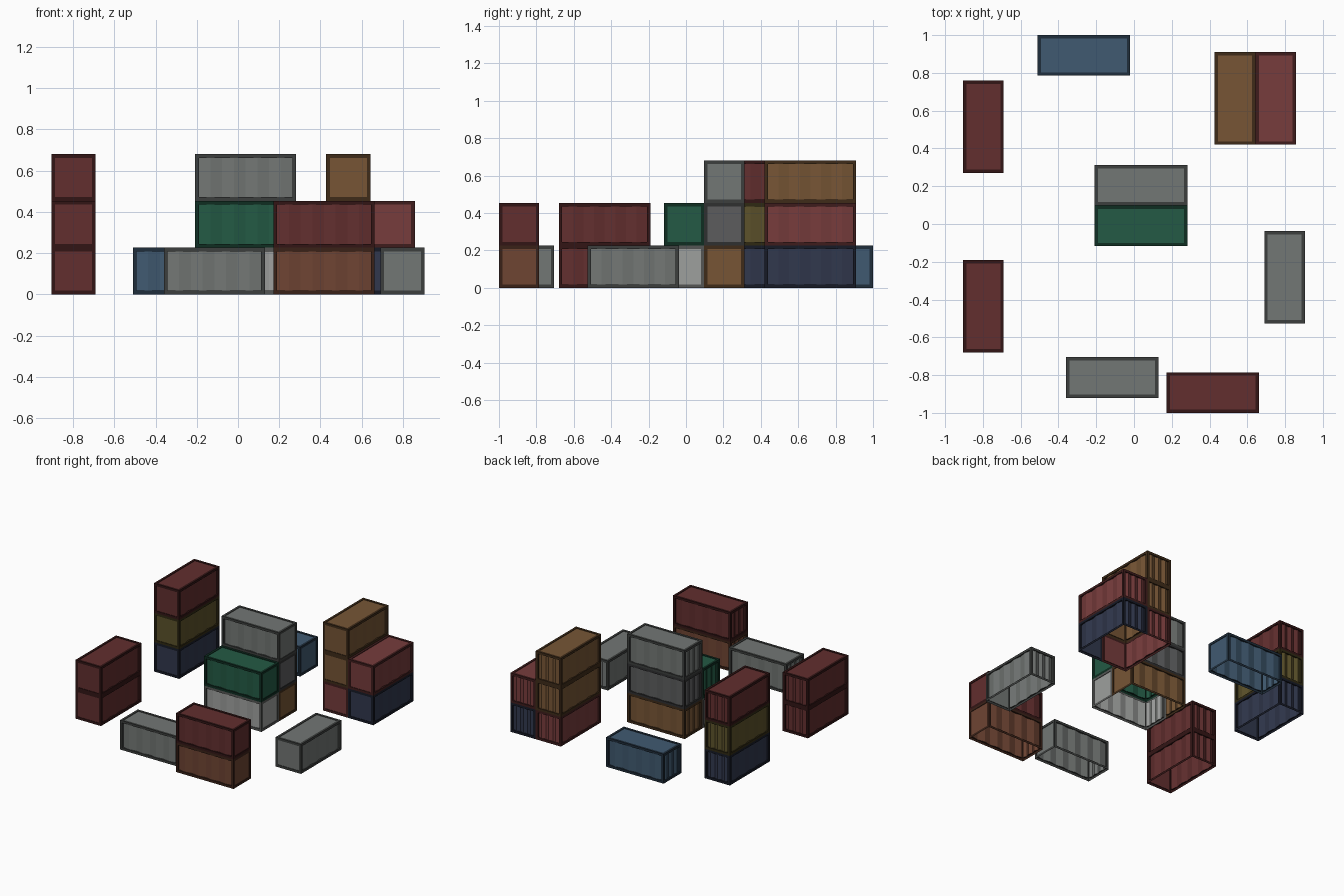
import bpy, bmesh, math
from mathutils import Vector, Matrix

if "Cube" in bpy.data.objects:
    bpy.data.objects.remove(bpy.data.objects["Cube"])

L, W, H = 0.49, 0.215, 0.2265     # container length, width, height
B = 0.018                         # frame border width

COLOURS = {
    "red": (98, 50, 50), "crimson": (118, 62, 62), "rust": (110, 70, 54),
    "brown": (118, 86, 56), "olive": (92, 82, 46), "green": (40, 90, 70),
    "blue": (66, 90, 112), "navy": (52, 58, 78), "grey": (114, 118, 116),
    "dark_grey": (92, 93, 94), "light_grey": (156, 158, 156),
}


def material(name, rgb, factor):
    m = bpy.data.materials.get(name)
    if not m:
        m = bpy.data.materials.new(name)
        m.diffuse_color = (*[(c * factor / 255) ** 2.2 for c in rgb], 1)
        m.use_nodes = True
        m.node_tree.nodes["Principled BSDF"].inputs["Base Color"].default_value = m.diffuse_color
    return m


def add_side(bm, o, u, v, w, h, ribs):
    """Flat frame border around a recessed panel; ribs > 1 folds the panel."""
    o, u, v = Vector(o), Vector(u), Vector(v)
    n = u.cross(v)

    def face(pts, mat):
        f = bm.faces.new([bm.verts.new(o + u * a + v * b - n * d) for a, b, d in pts])
        f.material_index = mat

    outer = [(0, 0, 0), (w, 0, 0), (w, h, 0), (0, h, 0)]
    inner = [(B, B, 0), (w - B, B, 0), (w - B, h - B, 0), (B, h - B, 0)]
    for i in range(4):
        j = (i + 1) % 4
        face([outer[i], outer[j], inner[j], inner[i]], 1)

    # panel strips with their top and bottom lips
    strip = (w - 2 * B) / ribs
    lo, hi = B, h - B
    depth = lambda i: 0.004 if ribs == 1 or i % 2 else 0.014
    for i in range(ribs):
        a, b = B + i * strip, B + (i + 1) * strip
        da, db = depth(i), depth(i + 1)
        face([(a, lo, da), (b, lo, db), (b, hi, db), (a, hi, da)], 0)
        face([(a, lo, 0), (b, lo, 0), (b, lo, db), (a, lo, da)], 1)
        face([(a, hi, da), (b, hi, db), (b, hi, 0), (a, hi, 0)], 1)
    d0, d1 = depth(0), depth(ribs)
    face([(B, lo, 0), (B, lo, d0), (B, hi, d0), (B, hi, 0)], 1)
    face([(w - B, lo, d1), (w - B, lo, 0), (w - B, hi, 0), (w - B, hi, d1)], 1)


def container(name, colour, x, y, level, along_y, skip):
    """Bottomless container shell; faces hidden against a neighbour are left out."""
    sides = {
        "front": ((-L/2, -W/2, 0), (1, 0, 0), (0, 0, 1), L, H, 8),
        "door": ((L/2, -W/2, 0), (0, 1, 0), (0, 0, 1), W, H, 1),
        "back": ((L/2, W/2, 0), (-1, 0, 0), (0, 0, 1), L, H, 8),
        "rear": ((-L/2, W/2, 0), (0, -1, 0), (0, 0, 1), W, H, 6),
        "top": ((-L/2, -W/2, H), (1, 0, 0), (0, 1, 0), L, W, 1),
    }
    bm = bmesh.new()
    for key, args in sides.items():
        if key not in skip:
            add_side(bm, *args)
    bmesh.ops.remove_doubles(bm, verts=bm.verts, dist=1e-5)
    me = bpy.data.meshes.new(name)
    bm.to_mesh(me)
    bm.free()
    rgb = COLOURS[colour]
    me.materials.append(material(colour + "_panel", rgb, 1.0))
    me.materials.append(material(colour + "_frame", rgb, 0.55))
    ob = bpy.data.objects.new(name, me)
    turn = Matrix.Rotation(-math.pi / 2 if along_y else 0, 4, 'Z')
    ob.matrix_world = Matrix.Translation((x, y, level * H)) @ turn
    bpy.context.collection.objects.link(ob)


# stack name, centre x, centre y, along y?, colours bottom to top, (shared side, levels shared)
STACKS = [
    ("back_single", -0.265, 0.8925, False, ["blue"], None),
    ("left_back_stack", -0.7975, 0.515, True, ["navy", "olive", "red"], None),
    ("left_front_stack", -0.7975, -0.435, True, ["red", "red"], None),
    ("front_single", -0.115, -0.8125, False, ["grey"], None),
    ("front_stack", 0.417, -0.8925, False, ["rust", "red"], None),
    ("right_single", 0.7975, -0.282, True, ["grey"], None),
    ("centre_back_stack", 0.037, 0.205, False, ["brown", "dark_grey", "grey"], ("front", 2)),
    ("centre_front_stack", 0.037, -0.01, False, ["light_grey", "green"], ("back", 2)),
    ("right_back_tall_stack", 0.535, 0.665, True, ["crimson", "brown", "brown"], ("back", 2)),
    ("right_back_low_stack", 0.75, 0.665, True, ["navy", "crimson"], ("front", 2)),
]

for name, x, y, along_y, colours, shared in STACKS:
    for level, colour in enumerate(colours):
        skip = set()
        if level < len(colours) - 1:
            skip.add("top")
        if shared and level < shared[1]:
            skip.add(shared[0])
        container(f"{name}_container_{level + 1}", colour, x, y, level, along_y, skip)
